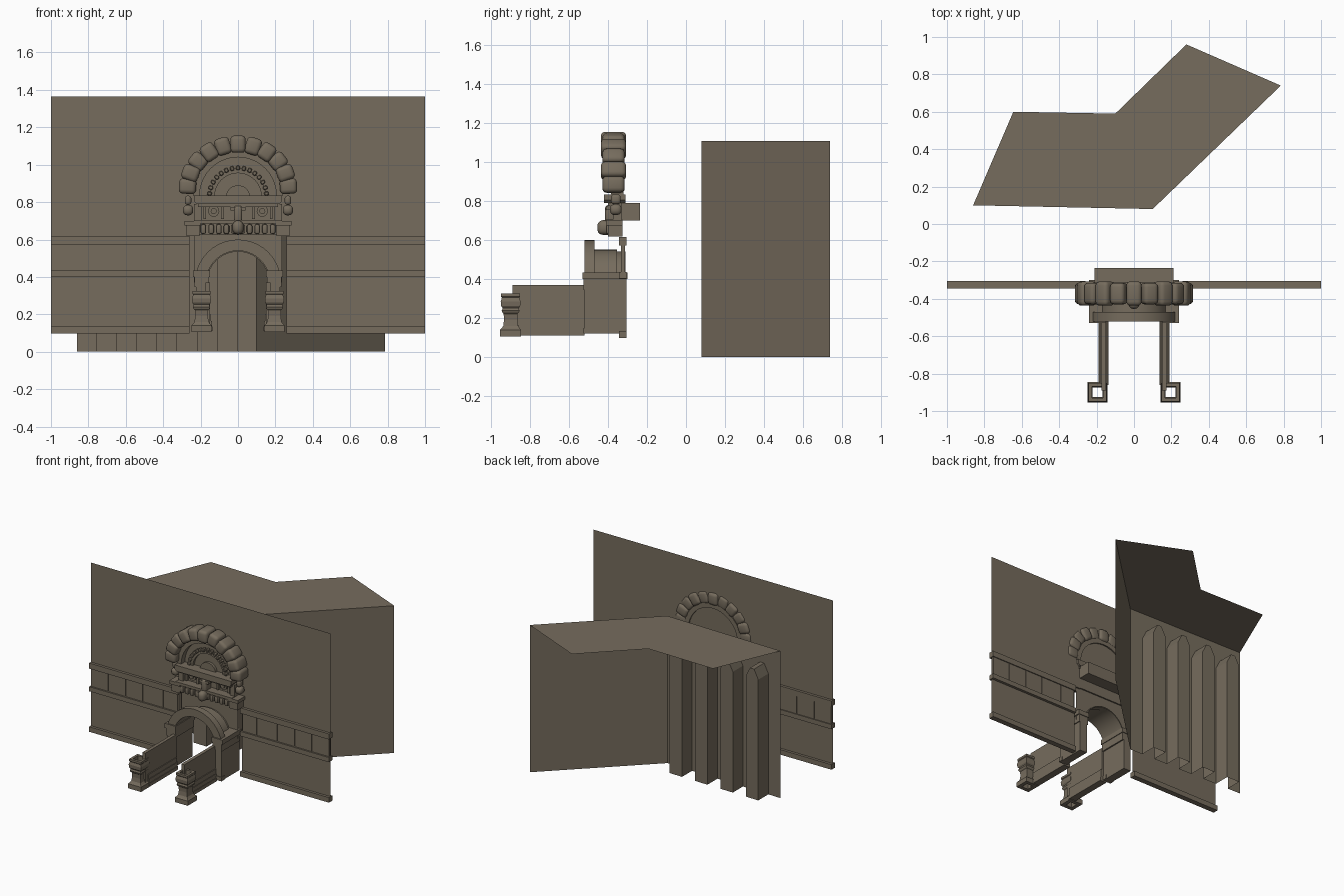
import bpy, bmesh, math
from mathutils import Matrix

if "Cube" in bpy.data.objects:
    bpy.data.objects.remove(bpy.data.objects["Cube"])

stone = bpy.data.materials.new("brown_stone")
stone.diffuse_color = (0.18, 0.15, 0.11, 1)
stone.use_nodes = True
stone.node_tree.nodes["Principled BSDF"].inputs["Base Color"].default_value = stone.diffuse_color


def mesh(name, verts, faces, smooth=False, fix=True):
    me = bpy.data.meshes.new(name)
    me.from_pydata(verts, [], faces)
    if fix:
        bm = bmesh.new()
        bm.from_mesh(me)
        bmesh.ops.recalc_face_normals(bm, faces=bm.faces)
        bm.to_mesh(me)
        bm.free()
    me.materials.append(stone)
    ob = bpy.data.objects.new(name, me)
    bpy.context.collection.objects.link(ob)
    if smooth:
        bpy.ops.object.select_all(action='DESELECT')
        ob.select_set(True)
        bpy.context.view_layer.objects.active = ob
        bpy.ops.object.shade_smooth_by_angle(angle=math.radians(40))
    return ob


def prism(name, pts, y0, y1, smooth=False):
    # extrude an x-z outline along y
    n = len(pts)
    v = [(x, y0, z) for x, z in pts] + [(x, y1, z) for x, z in pts]
    f = [tuple(range(n)), tuple(range(2 * n - 1, n - 1, -1))]
    f += [(i, (i + 1) % n, n + (i + 1) % n, n + i) for i in range(n)]
    return mesh(name, v, f, smooth)


def box(name, x0, x1, y0, y1, z0, z1):
    return prism(name, [(x0, z0), (x1, z0), (x1, z1), (x0, z1)], y0, y1)


def arc(r, cz, n=20, rz=None):
    rz = rz or r
    return [(r * math.cos(math.pi * i / n), cz + rz * math.sin(math.pi * i / n)) for i in range(n + 1)]


def half_ring(name, r0, r1, cz, y0, y1):
    return prism(name, arc(r1, cz) + arc(r0, cz)[::-1], y0, y1, True)


def cushion(name, size, mat, bevel, segs=3):
    # rounded block
    bm = bmesh.new()
    bmesh.ops.create_cube(bm, size=1)
    bmesh.ops.scale(bm, vec=size, verts=bm.verts)
    bmesh.ops.bevel(bm, geom=bm.edges[:], offset=bevel, segments=segs, affect='EDGES', profile=0.5)
    bm.transform(mat)
    v = [p.co[:] for p in bm.verts]
    f = [[p.index for p in q.verts] for q in bm.faces]
    bm.free()
    return mesh(name, v, f, True)


def disc(name, x, z, r, y0, y1, n=16):
    return prism(name, [(x + r * math.cos(2 * math.pi * i / n), z + r * math.sin(2 * math.pi * i / n))
                        for i in range(n)], y0, y1, True)


# rear block: roof, plain right wall, niched left wall; back left open
H = 1.11
plan = [(-.86, .1), (.1, .08), (.785, .74), (.28, .96), (-.1, .59), (-.645, .6)]
mesh("block_roof", [(x, y, H) for x, y in plan], [tuple(range(6))], fix=False)
mesh("block_right_wall", [(.1, .08, 0), (.785, .74, 0), (.785, .74, H), (.1, .08, H)], [(0, 1, 2, 3)], fix=False)
fy = lambda x: .0821 - .0208 * x
outline = [(-.86, 0)]
for k in range(4):
    x0 = -.755 + .215 * k
    x1 = x0 + .105
    niche = [(x0, 0), (x0, .91), (x0 + .035, .98), (x1 - .035, .98), (x1, .91), (x1, 0)]
    outline += niche
    v = [(x, fy(x), z) for x, z in niche] + [(x, fy(x) + .12, z) for x, z in niche]
    mesh("block_niche", v, [(i, i + 1, i + 7, i + 6) for i in range(5)] + [(11, 10, 9, 8, 7, 6)])
outline += [(.1, 0), (.1, H), (-.86, H)]
mesh("block_niche_wall", [(x, fy(x), z) for x, z in outline], [tuple(range(len(outline)))], fix=False)

# facade sheet with stepped opening
half = [(.26, .1), (.26, .62), (.22, .62), (.22, .9), (.17, 1.02), (.07, 1.09)]
out = [(-1, .1)] + [(-x, z) for x, z in half] + half[::-1] + [(1, .1), (1, 1.365), (-1, 1.365)]
mesh("facade_wall", [(x, -.325, z) for x, z in out], [tuple(range(len(out)))], fix=False)

# sheet behind the portal arch
sp = [(-.235, .37)] + arc(.17, .37)[::-1] + [(.235, .37), (.235, .63), (-.235, .63)]
mesh("portal_spandrel", [(x, -.335, z) for x, z in sp], [tuple(range(len(sp)))], fix=False)

for s in (-1, 1):
    def sbox(name, a, b, *r):
        box(name, min(s * a, s * b), max(s * a, s * b), *r)
    # facade bands and panels
    sbox("base_trim", .26, 1, -.345, -.305, .097, .135)
    sbox("lower_trim", .26, 1, -.345, -.305, .402, .437)
    sbox("upper_trim", .26, 1, -.345, -.305, .573, .615)
    cuts = [.27, .39, .56, .705, .85, .995]
    for a, b in zip(cuts, cuts[1:]):
        sbox("band_panel", a + .002, b - .002, -.333, -.312, .437, .573)
    # portal piers and imposts
    sbox("portal_pier", .165, .225, -.52, -.305, .12, .35)
    sbox("pier_base", .16, .23, -.525, -.49, .12, .15)
    sbox("impost_lower", .155, .232, -.525, -.305, .345, .40)
    sbox("impost_upper", .15, .24, -.53, -.30, .40, .435)
    # parapet walls with stepped plinth
    sbox("parapet", .15, .175, -.89, -.52, .11, .37)
    for w, z0, z1 in ((.014, .11, .135), (.01, .135, .165), (.006, .165, .20)):
        sbox("parapet_plinth", .15 - w, .175 + w, -.86, -.52, z0, z1)
    # hollow square pedestals
    prof = [(.026, .105), (.054, .105), (.054, .14), (.046, .148), (.038, .16), (.034, .19), (.036, .222),
            (.042, .228), (.046, .238), (.042, .246), (.042, .252), (.049, .262), (.051, .285), (.045, .305),
            (.049, .31), (.049, .325), (.03, .325), (.026, .105)]
    cx, cy = s * .195, -.9
    v = [(cx + r * i, cy + r * j, z) for r, z in prof for i, j in ((-1, -1), (1, -1), (1, 1), (-1, 1))]
    f = [(4 * k + i, 4 * k + (i + 1) % 4, 4 * k + 4 + (i + 1) % 4, 4 * k + 4 + i)
         for k in range(len(prof) - 1) for i in range(4)]
    mesh("pedestal", v, f)
    # entablature side pieces
    sbox("end_bracket", .205, .275, -.40, -.325, .62, .69)
    sbox("bracket_cap", .20, .285, -.41, -.325, .675, .70)
    sbox("frieze_pilaster", .195, .235, -.375, -.33, .70, .79)
    cushion("side_ball", (.055, .06, .055), Matrix.Translation((s * .267, -.36, .757)), .022)
    cushion("side_bud", (.035, .05, .05), Matrix.Translation((s * .267, -.36, .81)), .015)
    # medallions in the frieze
    disc("medallion", s * .13, .752, .03, -.362, -.34)
    disc("medallion_boss", s * .13, .752, .016, -.372, -.36)
    sbox("frieze_block", .075, .09, -.365, -.34, .71, .785)
    sbox("frieze_block", .17, .185, -.365, -.34, .71, .785)

# portal arch and vault
half_ring("portal_arch", .17, .23, .37, -.52, -.47)
half_ring("portal_vault", .17, .182, .37, -.47, -.355)
half_ring("portal_vault_end", .165, .172, .37, -.355, -.31)

# entablature
box("frieze", -.21, .21, -.345, -.235, .70, .79)
box("frieze_bed", -.21, .21, -.37, -.325, .625, .69)
box("frieze_ledge", -.235, .235, -.41, -.325, .685, .705)
for i in range(10):
    x = -.185 + .37 * i / 9
    cushion("dentil", (.03, .05, .052), Matrix.Translation((x, -.385, .656)), .01, 2)
prism("cornice", [(-.22, .79), (.22, .79), (.235, .805), (.235, .835), (-.235, .835), (-.235, .805)], -.42, -.31)
box("cornice_fillet", -.215, .215, -.40, -.32, .775, .79)

# central scroll corbel
cushion("corbel_scroll", (.06, .12, .075), Matrix.Translation((0, -.395, .665)), .028)
cushion("corbel_stem", (.045, .07, .09), Matrix.Translation((0, -.38, .735)), .015)
box("corbel_cap", -.04, .04, -.41, -.34, .755, .775)

# tympanum: back plate, rings, teeth and sun disc
prism("tympanum", arc(.235, .835), -.34, -.33)
half_ring("tympanum_outer_ring", .205, .24, .835, -.385, -.32)
half_ring("tympanum_inner_ring", .125, .15, .83, -.36, -.335)
for i in range(15):
    a = math.pi * (i + .5) / 15
    m = Matrix.Translation((.153 * math.cos(a), -.358, .83 + .153 * math.sin(a))) @ Matrix.Rotation(-a, 4, 'Y')
    cushion("tympanum_tooth", (.024, .03, .02), m, .004, 1)
prism("sun_disc", arc(.065, .825), -.36, -.335, True)

# arch of rounded stones
for i in range(11):
    a = math.radians(3 + 174 * i / 10)
    depth = .13 if i % 2 else .115
    m = Matrix.Translation((.27 * math.cos(a), -.372, .873 + .237 * math.sin(a))) @ Matrix.Rotation(-a, 4, 'Y')
    cushion("arch_stone", (.092, depth, .082), m, .022)
